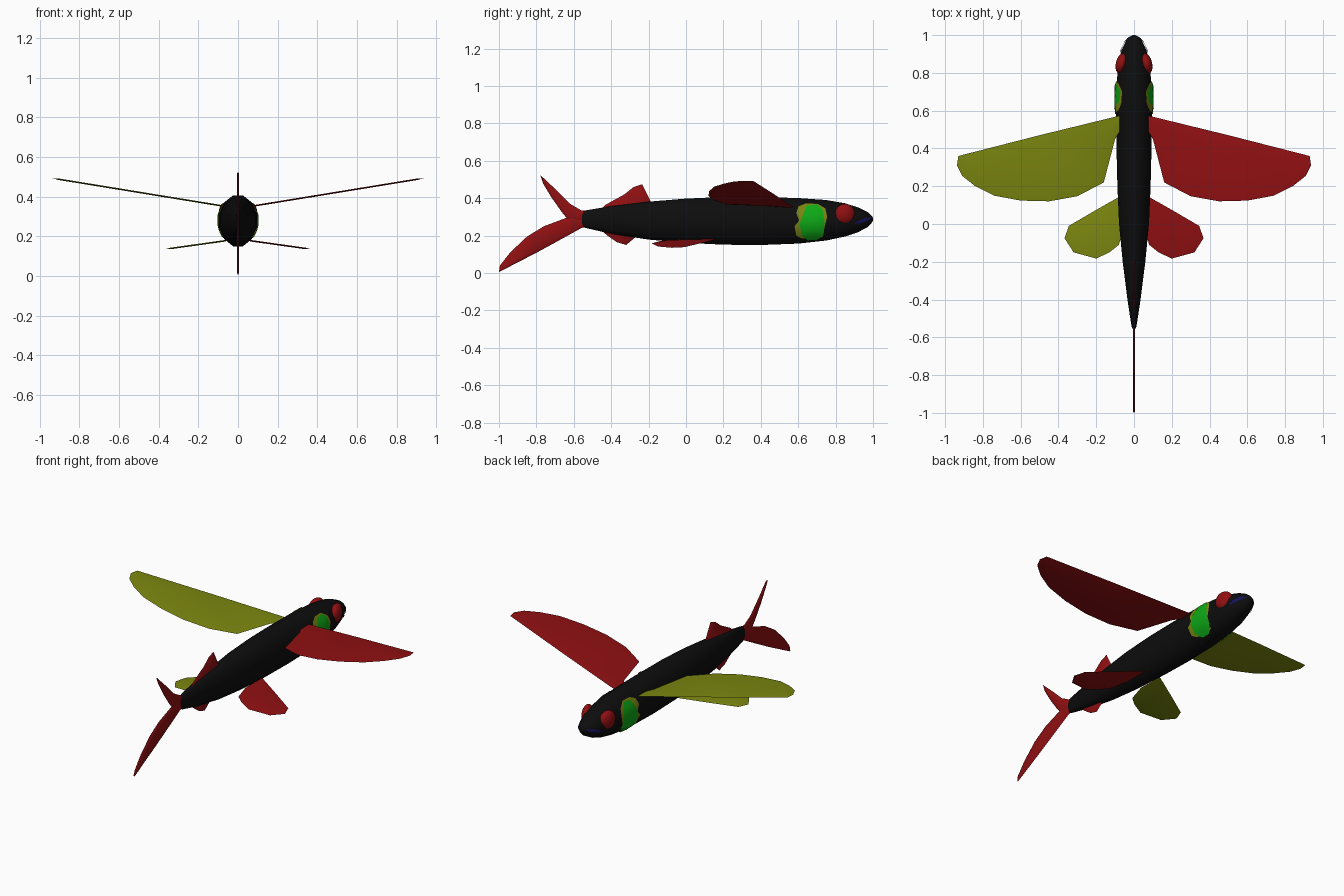
import bpy, bmesh, math
from mathutils import Vector, Matrix

if "Cube" in bpy.data.objects:
    bpy.data.objects.remove(bpy.data.objects["Cube"])


def material(name, r, g, b):
    m = bpy.data.materials.new(name)
    m.use_nodes = True
    m.diffuse_color = (r, g, b, 1)
    bsdf = m.node_tree.nodes["Principled BSDF"]
    bsdf.inputs["Base Color"].default_value = (r, g, b, 1)
    bsdf.inputs["Roughness"].default_value = 0.7
    return m


BLACK = material("black", .004, .004, .004)
RED = material("deep red", .28, .005, .006)
OLIVE = material("olive", .2, .24, .005)
GREEN = material("bright green", .004, .4, .008)
BLUE = material("dark blue", .008, .006, .12)


def finish(name, bm, mat, angle=40):
    mesh = bpy.data.meshes.new(name)
    bm.to_mesh(mesh)
    bm.free()
    mesh.materials.append(mat)
    obj = bpy.data.objects.new(name, mesh)
    bpy.context.collection.objects.link(obj)
    bpy.ops.object.select_all(action='DESELECT')
    obj.select_set(True)
    bpy.context.view_layer.objects.active = obj
    bpy.ops.object.shade_smooth_by_angle(angle=math.radians(angle))
    return obj


# Body stations: y, half width, top, bottom
BODY = [(-.555, .008, .325, .25), (-.54, .014, .336, .24), (-.4, .036, .36, .207),
        (-.2, .062, .385, .175), (0, .082, .402, .157), (.2, .091, .411, .147),
        (.4, .096, .411, .145), (.6, .099, .405, .153), (.75, .095, .394, .17),
        (.85, .085, .376, .192), (.92, .068, .353, .216), (.97, .044, .328, .243),
        (.99, .026, .31, .263), (1, .008, .296, .28)]


def surface_x(y, z):
    """Half width of the body at a given height."""
    for a, b in zip(BODY, BODY[1:]):
        if a[0] <= y <= b[0]:
            t = (y - a[0]) / (b[0] - a[0])
            w, top, low = (p + (q - p) * t for p, q in zip(a[1:], b[1:]))
            s = (2 * z - top - low) / (top - low)
            return w * math.sqrt(max(0, 1 - s * s))
    return 0


# Body: lofted twelve-sided rings
bm = bmesh.new()
SIDES = 12
rings = []
for y, w, top, low in BODY:
    mid, h = (top + low) / 2, (top - low) / 2
    angles = [(i + .5) * math.tau / SIDES for i in range(SIDES)]
    rings.append([bm.verts.new((w * math.cos(a), y, mid + h * math.sin(a))) for a in angles])
for a, b in zip(rings, rings[1:]):
    for i in range(SIDES):
        j = (i + 1) % SIDES
        bm.faces.new((a[i], a[j], b[j], b[i]))
bm.faces.new(rings[0])
bm.faces.new(rings[-1])
bmesh.ops.recalc_face_normals(bm, faces=bm.faces)
finish("body", bm, BLACK, 60)


# Fins: lens-shaped slabs with a sharp rim
def fin(name, outline, place, mat, rim, half):
    bm = bmesh.new()
    points = [Vector(place(*p)) for p in outline]
    faces = [bm.faces.new([bm.verts.new(p) for p in pts]) for pts in (points, points[::-1])]
    bm.normal_update()
    bmesh.ops.inset_individual(bm, faces=faces, thickness=rim, depth=half)
    bmesh.ops.remove_doubles(bm, verts=bm.verts, dist=.0005)
    bmesh.ops.recalc_face_normals(bm, faces=bm.faces)
    bmesh.ops.triangulate(bm, faces=[f for f in bm.faces if len(f.verts) > 4])
    return finish(name, bm, mat)


PECTORAL = [(.07, .575), (.5, .47), (.93, .36), (.937, .31), (.91, .255), (.84, .2),
            (.74, .15), (.6, .124), (.45, .12), (.3, .147), (.16, .22), (.1, .45), (.07, .5)]
PELVIC = [(.05, .16), (.2, .075), (.345, -.01), (.368, -.075), (.32, -.15), (.2, -.183),
          (.13, -.15), (.08, -.11), (.05, 0)]
for side, s, mat in (("left", 1, RED), ("right", -1, OLIVE)):
    fin(side + "_pectoral_fin", PECTORAL, lambda x, y: (s * x, y, .355 + .163 * (x - .09)),
        mat, .035, .004)
    fin(side + "_pelvic_fin", PELVIC, lambda x, y: (s * x, y, .178 - .14 * (x - .06)),
        mat, .03, .004)

UPPER = [(-.52, .33), (-.56, .335), (-.62, .37), (-.7, .45), (-.78, .525), (-.765, .48),
         (-.72, .405), (-.66, .32), (-.63, .285), (-.57, .27), (-.52, .28)]
LOWER = [(-.52, .25), (-.56, .24), (-.65, .19), (-.8, .108), (-1, .005), (-.995, .04),
         (-.94, .11), (-.85, .195), (-.76, .25), (-.64, .295), (-.57, .31), (-.52, .3)]
DORSAL = [(-.45, .345), (-.43, .365), (-.33, .42), (-.28, .46), (-.235, .475), (-.185, .375)]
ANAL = [(-.45, .225), (-.42, .2), (-.37, .165), (-.32, .15), (-.26, .2)]
for name, outline in (("tail_upper_lobe", UPPER), ("tail_lower_lobe", LOWER),
                      ("dorsal_fin", DORSAL), ("anal_fin", ANAL)):
    fin(name, outline, lambda y, z: (0, y, z), RED, .012, .006)


# Thin plates that follow the body side
def plate(name, outline, s, mat, lift):
    bm = bmesh.new()
    n = len(outline)
    cy, cz = (sum(p[k] for p in outline) / n for k in (0, 1))

    def vert(y, z):
        return bm.verts.new((s * (surface_x(y, z) + lift), y, z))
    rows = [[vert(cy + (y - cy) * k, cz + (z - cz) * k) for y, z in outline]
            for k in (1, .75, .5, .25)]
    hub = vert(cy, cz)
    for i in range(n):
        j = (i + 1) % n
        for a, b in zip(rows, rows[1:]):
            bm.faces.new((a[i], a[j], b[j], b[i]))
        bm.faces.new((rows[-1][i], rows[-1][j], hub))
    bm.normal_update()
    if sum(f.normal.x for f in bm.faces) * s < 0:
        bmesh.ops.reverse_faces(bm, faces=bm.faces)
    finish(name, bm, mat)


GILL = [(.62, .2), (.65, .172), (.7, .175), (.735, .2), (.742, .27), (.73, .34), (.7, .368),
        (.645, .36), (.625, .31), (.607, .26)]
GILL_EDGE = [(.59, .2), (.62, .185), (.68, .18), (.73, .19), (.742, .25), (.755, .3),
             (.745, .345), (.7, .372), (.64, .372), (.6, .355), (.59, .32), (.605, .28), (.58, .25)]
MOUTH = [(.9, .262), (.93, .266), (.96, .274), (.985, .285), (.992, .297), (.96, .293), (.92, .279)]
for side, s in (("left", 1), ("right", -1)):
    plate(side + "_gill_edge", GILL_EDGE, s, OLIVE, .003)
    plate(side + "_gill_cover", GILL, s, GREEN, .007)
    plate(side + "_mouth", MOUTH, s, BLUE, .004)

    # Eyes: flattened balls
    bm = bmesh.new()
    bmesh.ops.create_uvsphere(bm, u_segments=20, v_segments=12, radius=1)
    bmesh.ops.transform(bm, verts=bm.verts, matrix=Matrix.Translation((s * .066, .85, .315))
                        @ Matrix.Rotation(s * .25, 4, 'Z') @ Matrix.Diagonal((.03, .055, .055, 1)))
    finish(side + "_eye", bm, RED)
